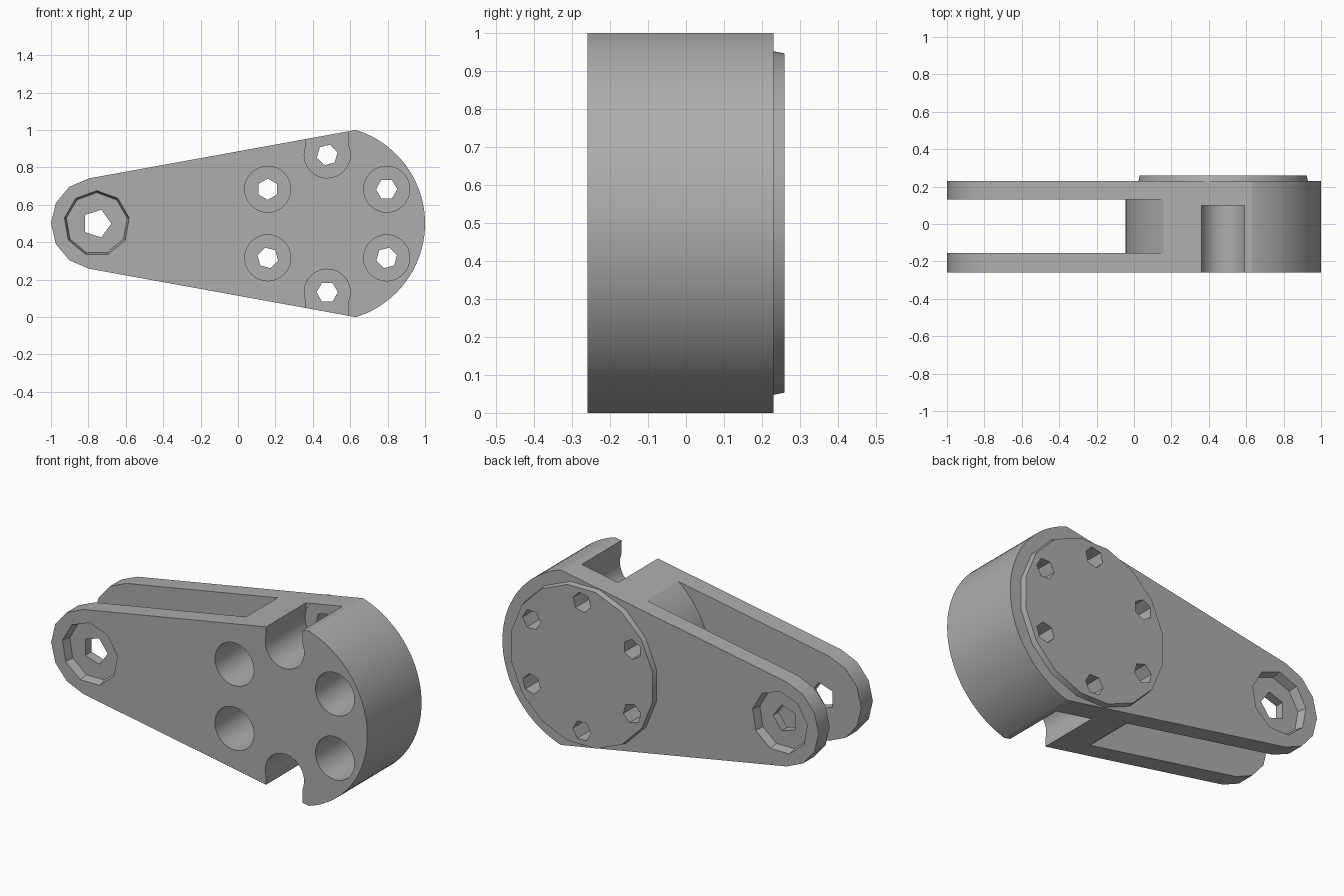
import bpy
import bmesh
from math import sin, cos, radians, tau

cube = bpy.data.objects.get("Cube")
if cube:
    bpy.data.objects.remove(cube, do_unlink=True)

gray = bpy.data.materials.new("plain gray")
gray.use_nodes = True
COLOR = (0.42, 0.42, 0.42, 1)
gray.diffuse_color = COLOR
gray.node_tree.nodes["Principled BSDF"].inputs["Base Color"].default_value = COLOR

HUB = (0.477, 0.5)
HUB_R = 0.523
PIVOT = (-0.755, 0.5)
FRONT, BACK = -0.26, 0.23


def arc(center, r, a0, a1, steps):
    """Points on an arc in the xz plane, angles in degrees."""
    angles = [radians(a0 + (a1 - a0) * i / steps) for i in range(steps + 1)]
    return [(center[0] + r * cos(a), center[1] + r * sin(a)) for a in angles]


def ring(center, r, sides, turn=0):
    return arc(center, r, turn, turn + 360, sides)[:-1]


def prism(name, front_pts, y0, y1, back_pts=None):
    """Solid between matching xz outlines at y0 and y1."""
    bm = bmesh.new()
    a = [bm.verts.new((x, y0, z)) for x, z in front_pts]
    b = [bm.verts.new((x, y1, z)) for x, z in back_pts or front_pts]
    n = len(a)
    bm.faces.new(a)
    bm.faces.new(b[::-1])
    for i in range(n):
        bm.faces.new((a[i], b[i], b[(i + 1) % n], a[(i + 1) % n]))
    bmesh.ops.recalc_face_normals(bm, faces=bm.faces)
    mesh = bpy.data.meshes.new(name)
    bm.to_mesh(mesh)
    bm.free()
    mesh.materials.append(gray)
    ob = bpy.data.objects.new(name, mesh)
    bpy.context.collection.objects.link(ob)
    return ob


def cut(ob, cutters):
    """Subtract every cutter and apply the result."""
    for c in cutters:
        mod = ob.modifiers.new("cut", "BOOLEAN")
        mod.operation = "DIFFERENCE"
        mod.solver = "EXACT"
        mod.object = c
    bpy.context.view_layer.update()
    graph = bpy.context.evaluated_depsgraph_get()
    mesh = bpy.data.meshes.new_from_object(ob.evaluated_get(graph))
    ob.modifiers.clear()
    ob.data = mesh


# Tapered arm: round hub end, straight flanks, faceted pivot end
outline = arc(HUB, HUB_R, -73, 73, 40) + arc(PIVOT, 0.245, 100, 260, 6)
arm = prism("arm_body", outline, FRONT, BACK)

# Back flange
flange = prism("back_flange", ring(HUB, 0.462, 16, 11), BACK - 0.005, 0.26,
               ring(HUB, 0.455, 16, 11))

# Fork slot, ending against the round hub
slot = arc(HUB, HUB_R, 105, 255, 40) + [(-1.2, -0.1), (-1.2, 1.1)]
body_cutters = [prism("slot_cutter", slot, -0.155, 0.13)]

# Six bolt holes with deep counterbores, top and bottom ones open to the flank
bolt_cutters = []
for i in range(6):
    a = tau * (i / 6 + 1 / 12)
    p = (HUB[0] + 0.367 * cos(a), HUB[1] + 0.367 * sin(a))
    bolt_cutters.append(prism("bolt_cutter", ring(p, 0.057, 6, 15 * i), -0.4, 0.4))
    body_cutters.append(prism("bore_cutter", ring(p, 0.123, 32), -0.4, 0.1))
for side in (-1, 1):
    z0, z1 = 0.5 + side * 0.4, 0.5 + side * 0.6
    notch = [(HUB[0] - 0.117, z0), (HUB[0] + 0.113, z0),
             (HUB[0] + 0.113, z1), (HUB[0] - 0.117, z1)]
    body_cutters.append(prism("notch_cutter", notch, -0.4, 0.0995))

# Pivot hole with a shallow recess on both outer faces
body_cutters.append(prism("pivot_cutter", ring(PIVOT, 0.078, 5, 0), -0.4, 0.4))
wide, narrow = ring(PIVOT, 0.178, 9, 10), ring(PIVOT, 0.165, 9, 10)
body_cutters.append(prism("recess_cutter", wide, FRONT - 0.01, FRONT + 0.05, narrow))
body_cutters.append(prism("recess_cutter", narrow, BACK - 0.05, BACK + 0.01, wide))

cut(arm, body_cutters + bolt_cutters)
cut(flange, bolt_cutters)
for c in body_cutters + bolt_cutters:
    bpy.data.objects.remove(c, do_unlink=True)

# Smooth the round walls, keep the facets and rims crisp
bpy.ops.object.select_all(action="DESELECT")
for ob in (arm, flange):
    ob.select_set(True)
bpy.context.view_layer.objects.active = arm
bpy.ops.object.shade_smooth_by_angle(angle=radians(28))
